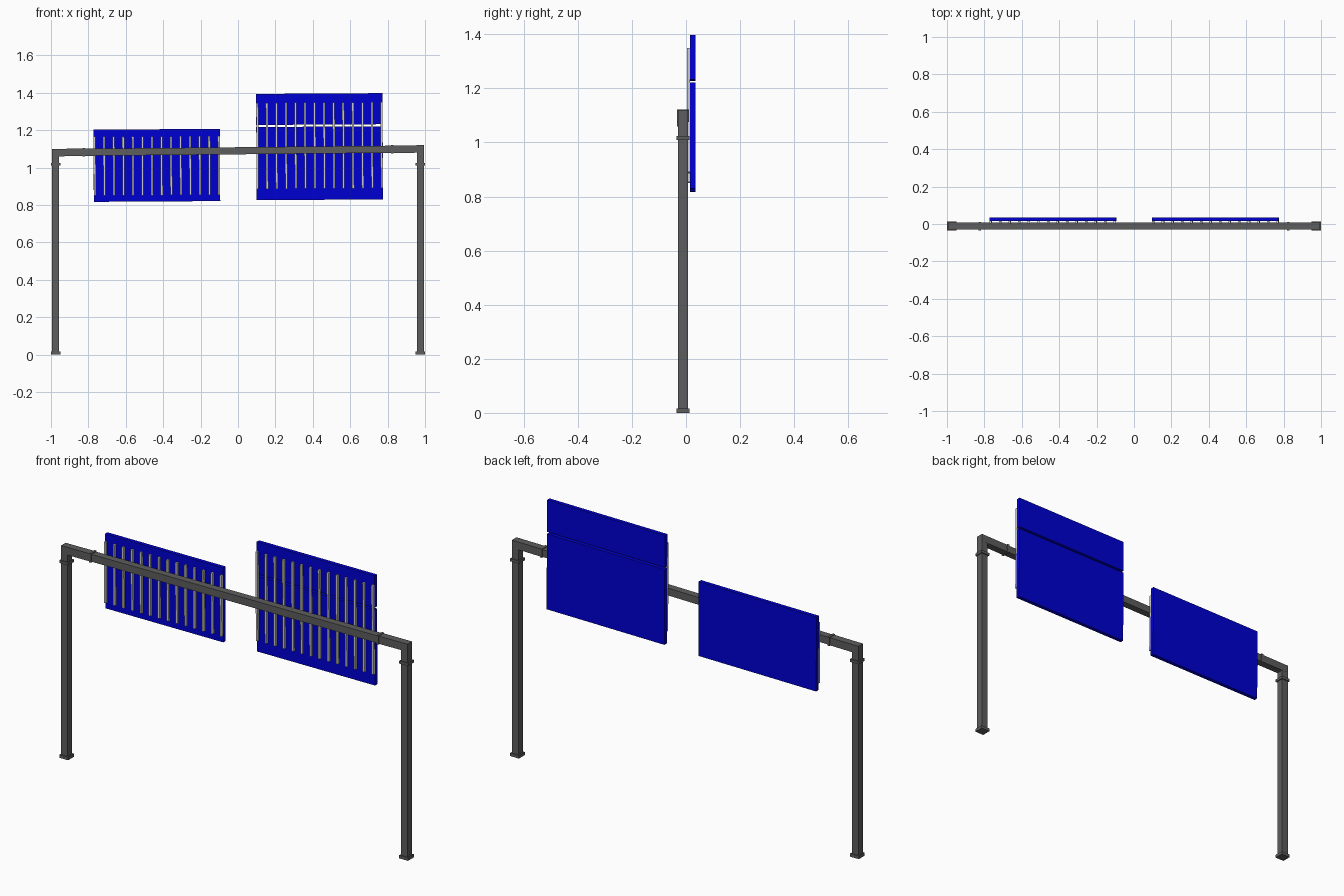
import bpy
from math import cos, sin

cube = bpy.data.objects.get("Cube")
if cube:
    bpy.data.objects.remove(cube, do_unlink=True)


def material(name, colour):
    m = bpy.data.materials.new(name)
    m.use_nodes = True
    m.diffuse_color = (*colour, 1)
    m.node_tree.nodes["Principled BSDF"].inputs["Base Color"].default_value = (*colour, 1)
    return m


STEEL = material("dark_steel", (0.11, 0.11, 0.11))
RAIL = material("light_metal", (0.6, 0.6, 0.6))
BLUE = material("sign_blue", (0.0, 0.0, 0.65))

AXIS_Y = -0.0115   # centre line of the gantry frame
TILT = 0.01        # slight slope of the beam
PANEL_TILT = 0.006


def box(name, centre, size, mat, tilt=0):
    """Box with given centre and size, rolled about y by the slope."""
    bpy.ops.mesh.primitive_cube_add(size=1, location=centre, rotation=(0, -tilt, 0))
    ob = bpy.context.object
    ob.name = name
    ob.scale = size
    bpy.ops.object.transform_apply(location=False, rotation=False, scale=True)
    ob.data.materials.append(mat)


def beam_z(x):
    return 1.09 + TILT * x


# Posts with foot plates and collars
for side, s in (("left", 1), ("right", -1)):
    x = s * 0.975
    top = beam_z(x) - 0.015
    box(side + "_post", (x, AXIS_Y, top / 2), (0.038, 0.037, top), STEEL)
    box(side + "_foot", (x, AXIS_Y, 0.008), (0.05, 0.048, 0.016), STEEL)
    box(side + "_collar", (x, AXIS_Y, 1.017), (0.05, 0.048, 0.014), STEEL)
    # Elbow end and bolted flange on the beam
    box(side + "_elbow", (s * 0.907, AXIS_Y, beam_z(s * 0.907)),
        (0.174, 0.038, 0.04), STEEL, TILT)
    box(side + "_flange", (s * 0.825, AXIS_Y, beam_z(s * 0.825)),
        (0.012, 0.045, 0.046), STEEL, TILT)

# Cross beam
box("cross_beam", (0, AXIS_Y, beam_z(0)), (1.65, 0.037, 0.038), STEEL, TILT)


def sign(name, cx, panels, rail_low, rail_high):
    """Blue panels carried by a row of upright rails."""
    pivot = (rail_low + rail_high) / 2

    def place(dx, z):
        dz = z - pivot
        c, s = cos(PANEL_TILT), sin(PANEL_TILT)
        return cx + dx * c - dz * s, pivot + dx * s + dz * c

    for i, (low, high) in enumerate(panels):
        x, z = place(0, (low + high) / 2)
        box(f"{name}_panel_{i}", (x, 0.025, z), (0.676, 0.02, high - low), BLUE, PANEL_TILT)
    count = 14
    for i in range(count):
        x, z = place((i / (count - 1) - 0.5) * 0.664, pivot)
        box(f"{name}_rail_{i}", (x, 0.0095, z), (0.011, 0.011, rail_high - rail_low),
            RAIL, PANEL_TILT)


sign("right_sign", -0.434, [(0.819, 1.205)], 0.852, 1.167)
sign("left_sign", 0.436, [(0.828, 1.219), (1.23, 1.396)], 0.888, 1.348)
